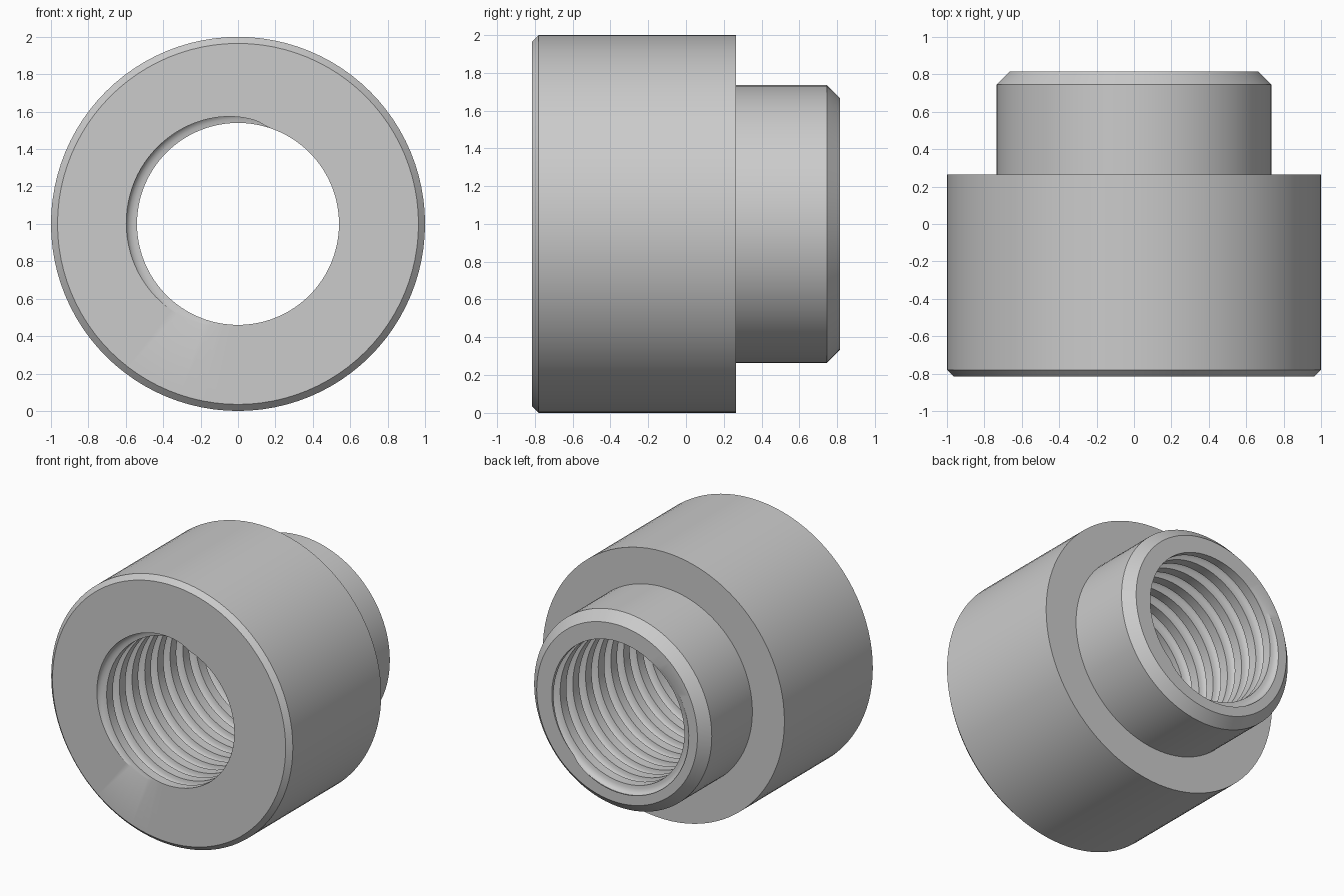
import bpy, bmesh, math

cube = bpy.data.objects.get("Cube")
if cube:
    bpy.data.objects.remove(cube, do_unlink=True)

SEGMENTS = 96
Y0, Y1 = -0.815, 0.815            # front and back end planes
BORE, DEPTH = 0.54, 0.058         # bore radius and groove depth
PITCH = 0.15
HALF = 0.26                       # half the groove width, in pitches
START = math.radians(168)         # where the groove leaves the front face

# Flange and spigot outline, from the back end to the front: (radius, y)
OUTLINE = [(0.665, Y1), (0.735, 0.745), (0.735, 0.265),
           (1.0, 0.265), (1.0, -0.78), (0.965, Y0)]

# Samples across one pitch: an arc over the groove, then the flat crest
SAMPLES = [-HALF * math.cos(math.pi * i / 8) for i in range(9)]


def bore_radius(phase):
    """Radius of the threaded bore, phase counted in pitches."""
    d = (phase + 0.5) % 1.0 - 0.5
    return BORE + DEPTH * math.sqrt(max(0.0, 1.0 - (d / HALF) ** 2))


def section(angle):
    """Closed cross-section at one angle: the bore, then the outside."""
    shift = -(angle - START) / math.tau          # right-hand helix
    turns = int((Y1 - Y0) / PITCH) + 3
    pts = []
    for k in range(-2, turns):
        for s in SAMPLES:
            y = min(max(Y0 + PITCH * (k + s + shift), Y0), Y1)
            pts.append((bore_radius((y - Y0) / PITCH - shift), y))
    return pts + OUTLINE


# Threaded body: sweep the section around the y axis
bm = bmesh.new()
rows = []
for i in range(SEGMENTS + 1):
    a = math.tau * i / SEGMENTS
    rows.append([bm.verts.new((r * math.cos(a), y, 1 + r * math.sin(a)))
                 for r, y in section(a)])
for r0, r1 in zip(rows, rows[1:]):
    for j in range(len(r0)):
        k = (j + 1) % len(r0)
        bm.faces.new((r0[j], r0[k], r1[k], r1[j]))
bmesh.ops.remove_doubles(bm, verts=bm.verts, dist=0.0004)
bmesh.ops.recalc_face_normals(bm, faces=bm.faces)

mesh = bpy.data.meshes.new("threaded_bushing")
bm.to_mesh(mesh)
bm.free()
body = bpy.data.objects.new("threaded_bushing", mesh)
bpy.context.collection.objects.link(body)

# Plain grey metal
grey = bpy.data.materials.new("grey")
grey.use_nodes = True
colour = (0.6, 0.6, 0.6, 1)
grey.diffuse_color = colour
grey.node_tree.nodes["Principled BSDF"].inputs["Base Color"].default_value = colour
mesh.materials.append(grey)

bpy.ops.object.select_all(action='DESELECT')
body.select_set(True)
bpy.context.view_layer.objects.active = body
bpy.ops.object.shade_smooth_by_angle(angle=math.radians(30))
